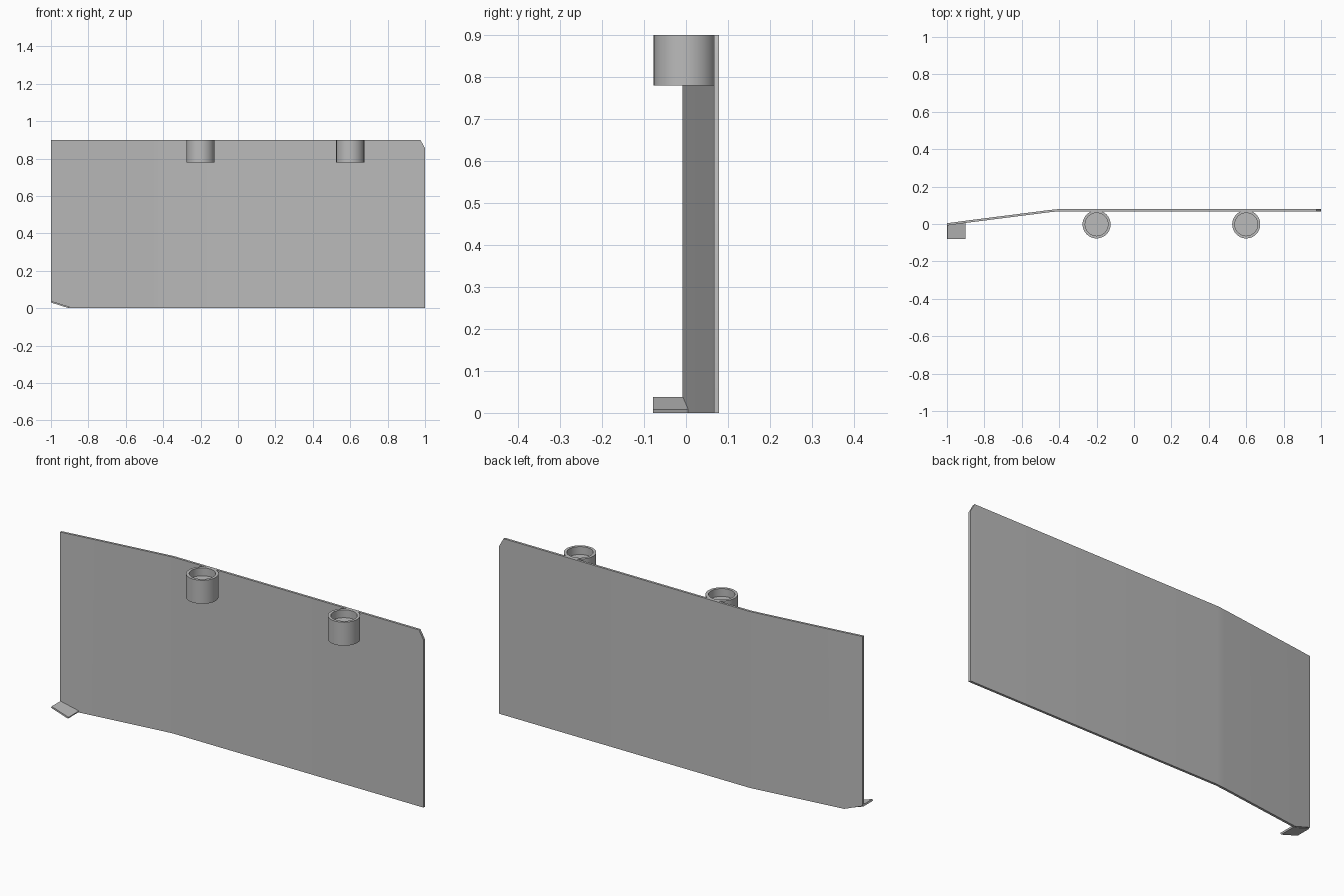
import bpy, bmesh, math
from mathutils import Vector

if "Cube" in bpy.data.objects:
    bpy.data.objects.remove(bpy.data.objects["Cube"], do_unlink=True)

grey = bpy.data.materials.new("plain grey")
grey.use_nodes = True
grey.diffuse_color = (0.5, 0.5, 0.5, 1)
grey.node_tree.nodes["Principled BSDF"].inputs["Base Color"].default_value = (0.5, 0.5, 0.5, 1)

T = 0.012           # sheet thickness
TOP = 0.9
BACK = 0.079        # rear face of the straight stretch


def finish(name, bm):
    bmesh.ops.recalc_face_normals(bm, faces=bm.faces)
    mesh = bpy.data.meshes.new(name)
    bm.to_mesh(mesh)
    bm.free()
    mesh.materials.append(grey)
    ob = bpy.data.objects.new(name, mesh)
    bpy.context.collection.objects.link(ob)
    bpy.ops.object.select_all(action="DESELECT")
    ob.select_set(True)
    bpy.context.view_layer.objects.active = ob
    bpy.ops.object.shade_smooth_by_angle(angle=math.radians(30))
    return ob


def sheet(bm, columns, offset):
    """Strip of quads through (bottom, top) columns, thickened by offset."""
    sides = []
    for shift in (Vector(), Vector(offset)):
        sides.append([[bm.verts.new(Vector(p) + shift) for p in col] for col in columns])
    front, back = sides
    for i in range(len(columns) - 1):
        j = i + 1
        bm.faces.new((front[i][0], front[j][0], front[j][1], front[i][1]))
        bm.faces.new((back[i][0], back[i][1], back[j][1], back[j][0]))
        for k in (0, 1):
            bm.faces.new((front[i][k], front[j][k], back[j][k], back[i][k]))
    for i in (0, -1):
        bm.faces.new((front[i][0], front[i][1], back[i][1], back[i][0]))


# Panel: bent toward the front at one end, two clipped corners
front_y = BACK - T
outline = [  # x, y, bottom, top
    (-1, -0.008, 0.035, TOP),
    (-0.905, 0.005, 0, TOP),
    (-0.45, front_y - 0.004, 0, TOP),
    (-0.41, front_y, 0, TOP),
    (0.975, front_y, 0, TOP),
    (1, front_y, 0, 0.855),
]
bm = bmesh.new()
sheet(bm, [((x, y, lo), (x, y, hi)) for x, y, lo, hi in outline], (0, T, 0))
finish("panel", bm)

# Foot tab: folded forward along the clipped lower corner
bm = bmesh.new()
sheet(bm, [((-1, -0.079, 0.03), (-1, -0.002, 0.03)),
           ((-0.905, -0.079, 0), (-0.905, 0.007, 0))], (0.003, 0, 0.008))
finish("foot_tab", bm)

# Sockets: lathed cups with a recessed floor
R, INNER, LOW, FLOOR = 0.075, 0.061, 0.78, 0.86
for name, x in (("right_socket", -0.2), ("left_socket", 0.6)):
    bm = bmesh.new()
    profile = [(0, LOW), (R, LOW), (R, TOP), (INNER, TOP), (INNER, FLOOR), (0, FLOOR)]
    pts = [bm.verts.new((r, 0, z)) for r, z in profile]
    edges = [bm.edges.new(pair) for pair in zip(pts, pts[1:])]
    bmesh.ops.spin(bm, geom=pts + edges, cent=(0, 0, 0), axis=(0, 0, 1),
                   angle=math.tau, steps=48)
    bmesh.ops.remove_doubles(bm, verts=bm.verts, dist=0.0002)
    ob = finish(name, bm)
    ob.location = (x, -0.002, 0)
